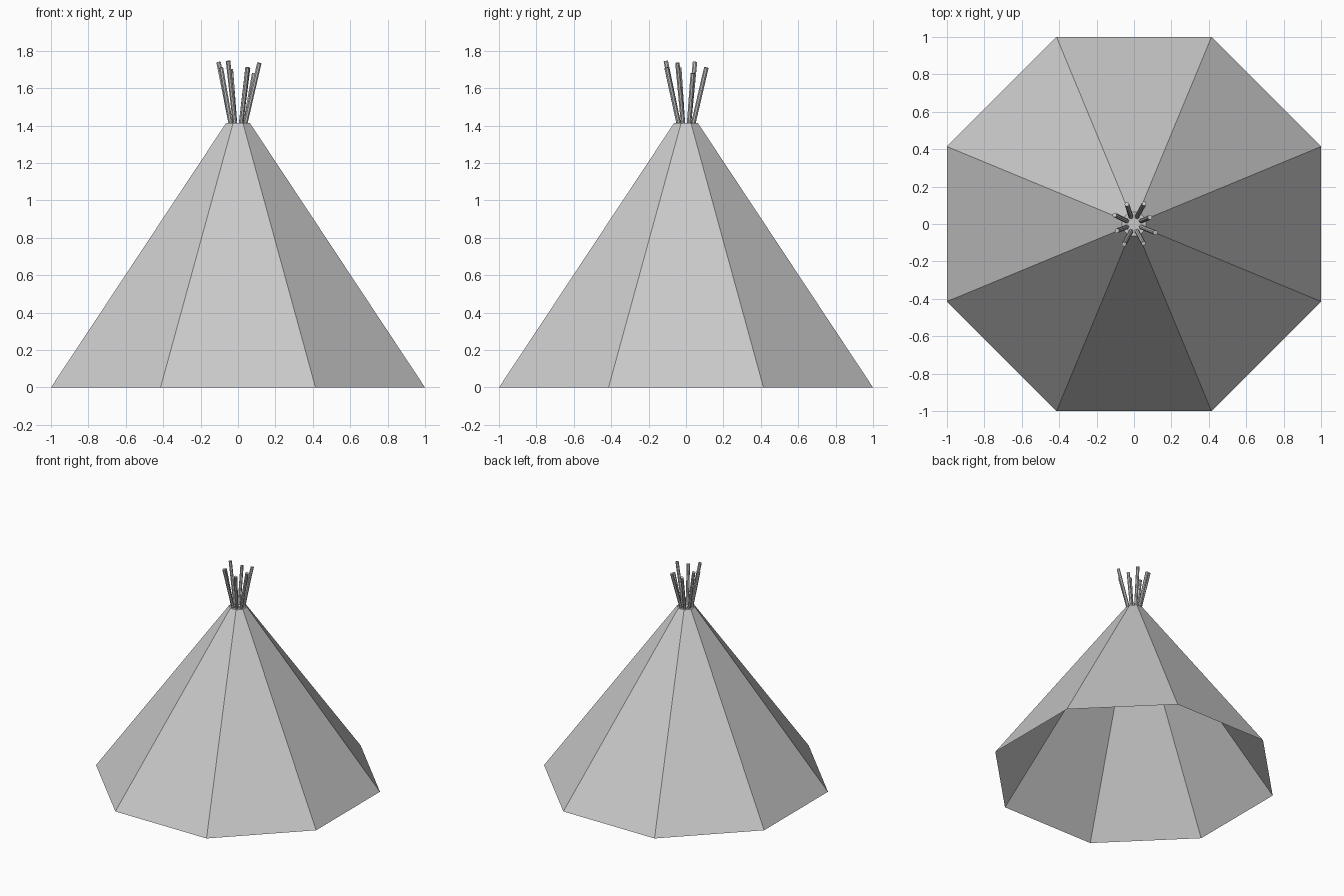
import bpy, bmesh
from math import radians, cos, sin
from mathutils import Vector

cube = bpy.data.objects.get("Cube")
if cube:
    bpy.data.objects.remove(cube, do_unlink=True)

# One pale grey for the whole model
grey = bpy.data.materials.new("pale grey")
grey.use_nodes = True
grey.diffuse_color = (0.59, 0.59, 0.59, 1)
grey.node_tree.nodes["Principled BSDF"].inputs["Base Color"].default_value = grey.diffuse_color

SIDES = 8
STEP = radians(360 / SIDES)
TOP = 1.415
POLE_RADIUS = 0.0125


def add_object(name, bm):
    mesh = bpy.data.meshes.new(name)
    bm.to_mesh(mesh)
    bm.free()
    mesh.materials.append(grey)
    obj = bpy.data.objects.new(name, mesh)
    bpy.context.collection.objects.link(obj)


def ring(bm, radius, z):
    """Octagon with its flats facing the axes."""
    return [bm.verts.new((radius * cos(STEP * (i + 0.5)),
                          radius * sin(STEP * (i + 0.5)), z)) for i in range(SIDES)]


# Tent cover: open underneath, closed at the crown
bm = bmesh.new()
base = ring(bm, 1 / cos(STEP / 2), 0)
crown = ring(bm, 0.068, TOP)
for i in range(SIDES):
    j = (i + 1) % SIDES
    bm.faces.new((base[i], base[j], crown[j], crown[i]))
bm.faces.new(crown)
add_object("tent_cover", bm)

# Pole ends: fan out of the crown, each tip slightly different
tips = [(0.086, 0.036, 1.68), (0.054, 0.109, 1.71), (-0.038, 0.106, 1.70),
        (-0.104, 0.048, 1.74), (-0.091, -0.036, 1.71), (-0.053, -0.108, 1.745),
        (0.051, -0.104, 1.71), (0.114, -0.046, 1.735)]
for i, tip in enumerate(tips):
    angle = STEP * (i + 0.5)
    foot = Vector((0.042 * cos(angle), 0.042 * sin(angle), TOP - 0.005))
    axis = Vector(tip) - foot
    bm = bmesh.new()
    bmesh.ops.create_cone(bm, cap_ends=True, segments=8, radius1=POLE_RADIUS,
                          radius2=POLE_RADIUS, depth=axis.length)
    bm.transform(axis.to_track_quat('Z', 'Y').to_matrix().to_4x4())
    bmesh.ops.translate(bm, verts=bm.verts, vec=foot + axis / 2)
    add_object(f"pole_{i + 1}", bm)
